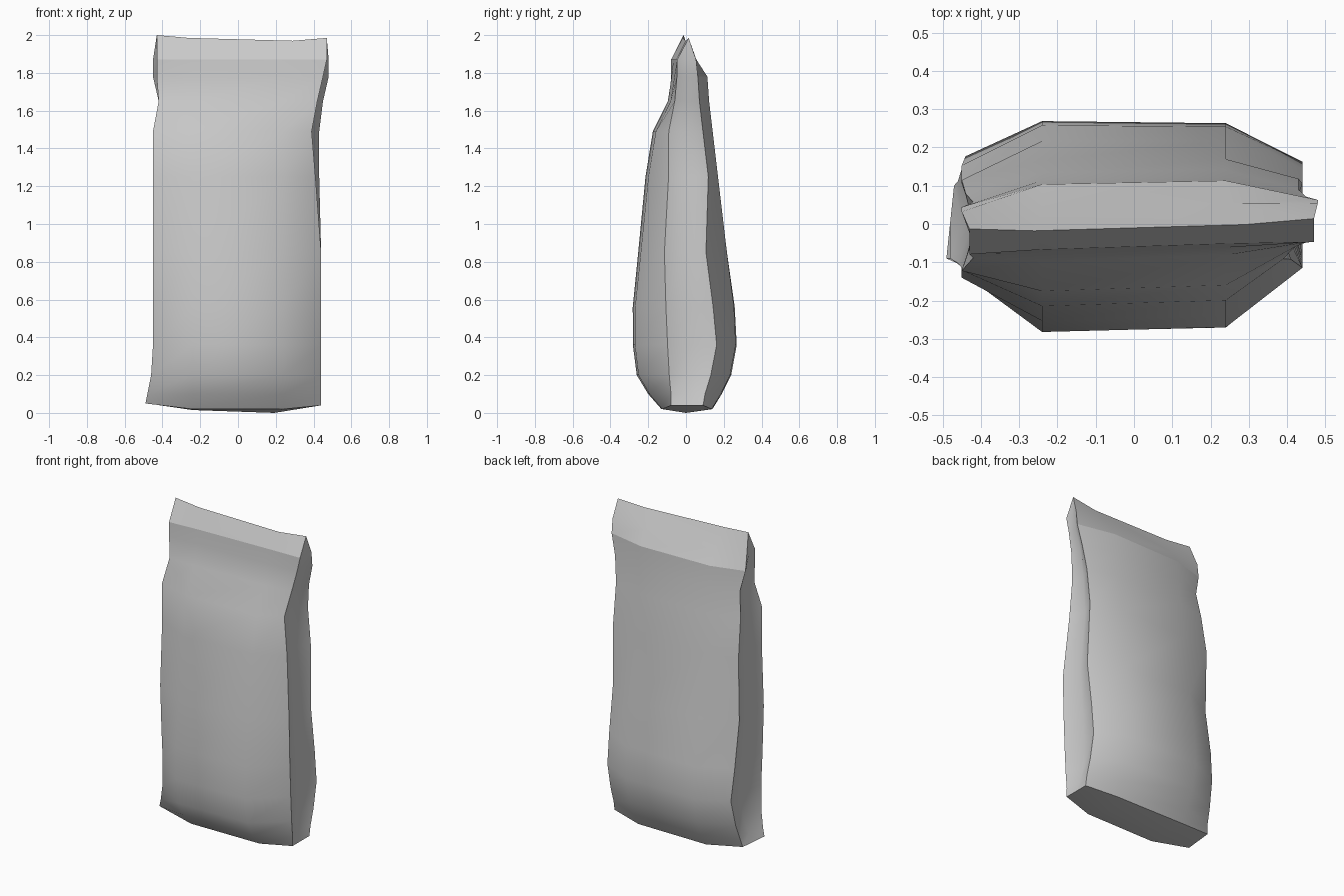
import bpy
import bmesh

cube = bpy.data.objects.get("Cube")
if cube:
    bpy.data.objects.remove(cube, do_unlink=True)

# Bag cross-sections from bottom to top, in hundredths of a unit:
# height, front y, front corner y, back y, back corner y,
# left front x, left back x, right front x, right back x, side fold depth
SECTIONS = [
    (4, -13, -8, 14, 9, -49, -47, 44, 44, 0),
    (10, -20, -8, 19, 10, -48, -46, 44, 44, 2),
    (20, -26, -9, 24, 13, -46, -45, 44, 44, 4),
    (36, -28, -10, 27, 16, -45, -44, 44, 44, 4),
    (56, -28, -11, 26, 14, -45, -45, 44, 44, 4),
    (85, -25, -12, 22, 10, -45, -45, 44, 44, 4),
    (125, -21, -10, 17, 11, -45, -45, 41, 43, 4),
    (149, -17, -10, 14, 8, -45, -44, 39, 43, 3),
    (165, -9, -7, 12, 6, -42, -42, 42, 45, 3),
    (178, -7, -6, 11, 5, -43, -45, 45, 48, 2),
    (187, -6, -6, 5, 4, -43, -45, 47, 48, 1),
]
PANEL = 0.24          # half width of the flat middle panel
LEFT_SPREAD = 1.12    # the left side is a little wider than the right
TWIST = 0.03          # slight turn of the bag towards its top

bm = bmesh.new()


def point(x, y, z):
    return bm.verts.new((x, y + TWIST * x * z / 2, z))


def ring(section):
    """Ten points, counterclockwise from the left front corner."""
    z, f, fc, b, bc, lf, lb, rf, rb, fold = [v / 100 for v in section]
    low = section is SECTIONS[0]
    side_z = z + 0.01 if low else z
    mid_z = z - 0.02 if low else z
    s = LEFT_SPREAD
    return [
        point(lf, fc * s, side_z),
        point(-PANEL, f, mid_z),
        point(PANEL, f * 0.97, mid_z),
        point(rf, fc, z),
        point((rf + rb) / 2 - fold, (fc + bc) / 2, z),
        point(rb, bc, z),
        point(PANEL, b * 0.97, mid_z),
        point(-PANEL, b, mid_z),
        point(lb, bc * s, side_z),
        point((lf + lb) / 2 + fold, (fc + bc) / 2 * s, side_z),
    ]


# Body walls
rings = [ring(s) for s in SECTIONS]
for low, high in zip(rings, rings[1:]):
    for i in range(len(low)):
        j = (i + 1) % len(low)
        bm.faces.new((low[i], low[j], high[j], high[i]))

# Pinched seam along the top
seam = [point(-0.43, 0, 2), point(-0.26, -0.01, 1.985),
        point(0.29, -0.01, 1.97), point(0.47, 0, 1.985)]
top = rings[-1]
for i in range(3):
    bm.faces.new((top[i], top[i + 1], seam[i + 1], seam[i]))
    bm.faces.new((top[8 - i], seam[i], seam[i + 1], top[7 - i]))
for a, b, tip in ((3, 4, 3), (4, 5, 3), (8, 9, 0), (9, 0, 0)):
    bm.faces.new((top[a], top[b], seam[tip]))

# Shallow keel under the bag
base = rings[0]
keel = [base[9], point(-PANEL, 0, 0.015), point(PANEL * 0.8, 0, 0), base[4]]
for i in range(3):
    bm.faces.new((base[i + 1], base[i], keel[i], keel[i + 1]))
    bm.faces.new((base[8 - i], base[7 - i], keel[i + 1], keel[i]))

# Smooth panels with crisp corner folds, seam and bottom rim
bmesh.ops.recalc_face_normals(bm, faces=bm.faces[:])
for face in bm.faces:
    face.smooth = True
corners = [r[i] for r in rings for i in (0, 3, 5, 8)]
lines = [[r[i] for r in rings] + [seam[0 if i in (0, 8) else 3]]
         for i in (0, 3, 5, 8)]
lines += [seam, base + base[:1], top[:4], rings[-2][5:9]]
for line in lines:
    for a, b in zip(line, line[1:]):
        edge = bm.edges.get((a, b))
        if edge:
            edge.smooth = False

mesh = bpy.data.meshes.new("bag")
bm.to_mesh(mesh)
bm.free()
bag = bpy.data.objects.new("bag", mesh)
bpy.context.collection.objects.link(bag)

# Plain grey wrapper
grey = bpy.data.materials.new("wrapper_grey")
grey.use_nodes = True
colour = (0.6, 0.6, 0.6, 1)
grey.diffuse_color = colour
grey.node_tree.nodes["Principled BSDF"].inputs["Base Color"].default_value = colour
mesh.materials.append(grey)
